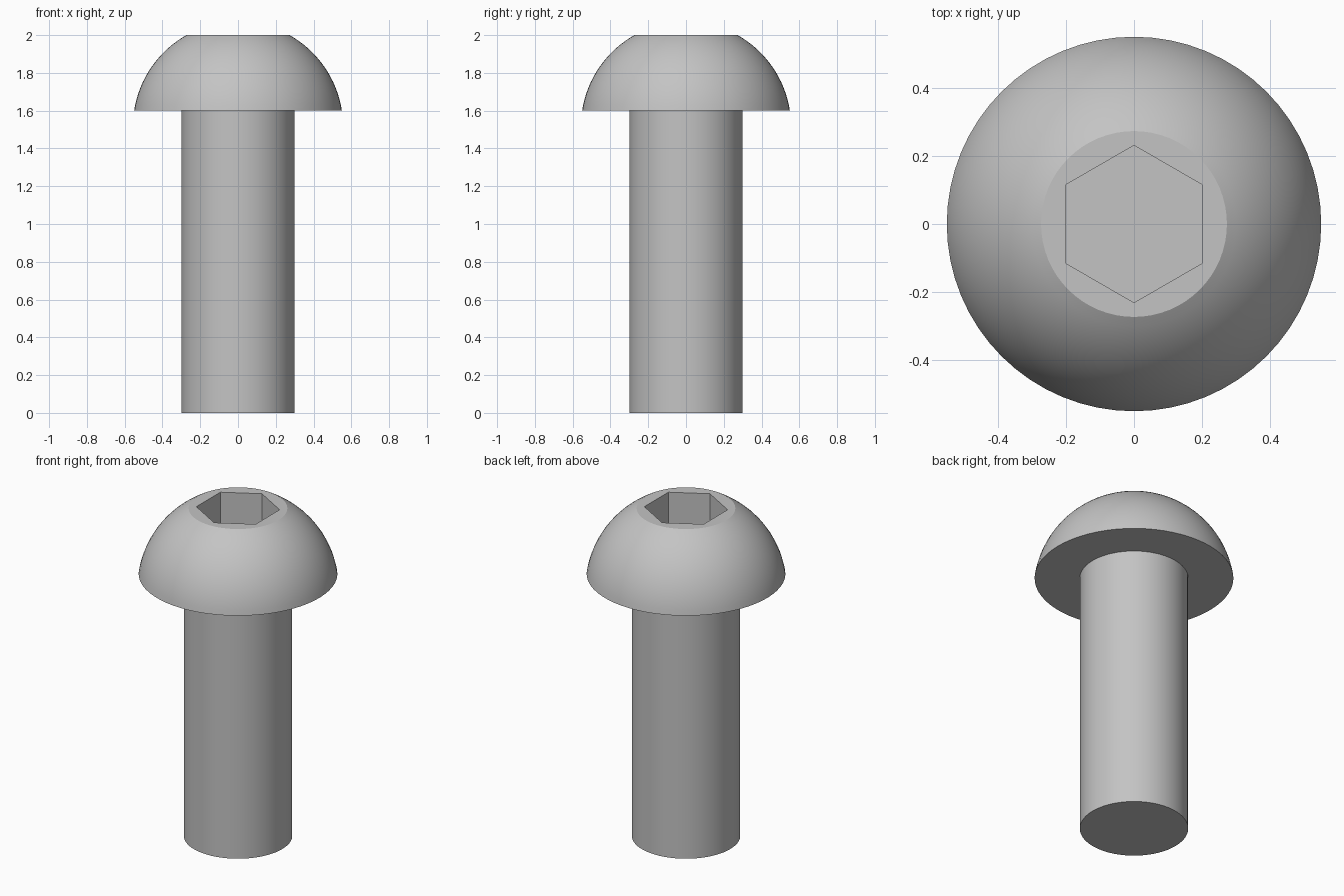
import bpy
import bmesh
import math

cube = bpy.data.objects.get("Cube")
if cube:
    bpy.data.objects.remove(cube, do_unlink=True)

SEGMENTS = 64
SHANK_R, HEAD_R, FLAT_R = 0.3, 0.55, 0.273
HEAD_Z, TOP_Z = 1.6, 2.0
SOCKET_WIDTH, SOCKET_DEPTH = 0.4, 0.21

# Plain steel
steel = bpy.data.materials.new("grey steel")
steel.use_nodes = True
colour = (0.55, 0.55, 0.55, 1.0)
steel.diffuse_color = colour
steel.node_tree.nodes["Principled BSDF"].inputs["Base Color"].default_value = colour


def dome_profile(steps):
    """Spherical arc from the head rim up to the flat top."""
    centre = (TOP_Z**2 + FLAT_R**2 - HEAD_Z**2 - HEAD_R**2) / (2 * (TOP_Z - HEAD_Z))
    radius = math.hypot(HEAD_R, HEAD_Z - centre)
    start = math.atan2(HEAD_Z - centre, HEAD_R)
    end = math.atan2(TOP_Z - centre, FLAT_R)
    angles = [start + (end - start) * i / steps for i in range(steps + 1)]
    return [(radius * math.cos(a), centre + radius * math.sin(a)) for a in angles]


def lathe(name, profile):
    """Turn a profile of (radius, height) pairs into a closed solid."""
    bm = bmesh.new()
    rings = []
    for r, z in profile:
        turn = [2 * math.pi * i / SEGMENTS for i in range(SEGMENTS)]
        rings.append([bm.verts.new((r * math.cos(a), r * math.sin(a), z)) for a in turn])
    for low, high in zip(rings, rings[1:]):
        for i in range(SEGMENTS):
            j = (i + 1) % SEGMENTS
            bm.faces.new((low[i], low[j], high[j], high[i]))
    bm.faces.new(rings[0][::-1])
    bm.faces.new(rings[-1])
    mesh = bpy.data.meshes.new(name)
    bm.to_mesh(mesh)
    bm.free()
    mesh.materials.append(steel)
    obj = bpy.data.objects.new(name, mesh)
    bpy.context.collection.objects.link(obj)
    return obj


# Shank, underside of the head and dome as one turned solid
bolt = lathe("button_head_bolt", [(SHANK_R, 0), (SHANK_R, HEAD_Z)] + dome_profile(16))

# Hexagonal socket, corners pointing to front and back
bpy.ops.mesh.primitive_cylinder_add(
    vertices=6, radius=SOCKET_WIDTH / math.sqrt(3), depth=2 * SOCKET_DEPTH,
    location=(0, 0, TOP_Z))
cutter = bpy.context.object
cutter.name = "socket_cutter"
cutter.hide_render = True
cutter.data.materials.append(steel)
cut = bolt.modifiers.new("hex_socket", 'BOOLEAN')
cut.operation = 'DIFFERENCE'
cut.solver = 'EXACT'
cut.object = cutter

bpy.ops.object.select_all(action='DESELECT')
bolt.select_set(True)
bpy.context.view_layer.objects.active = bolt
bpy.ops.object.modifier_apply(modifier=cut.name)
bpy.data.objects.remove(cutter, do_unlink=True)

# Smooth round walls with crisp rims
bpy.ops.object.shade_smooth_by_angle(angle=math.radians(20))
